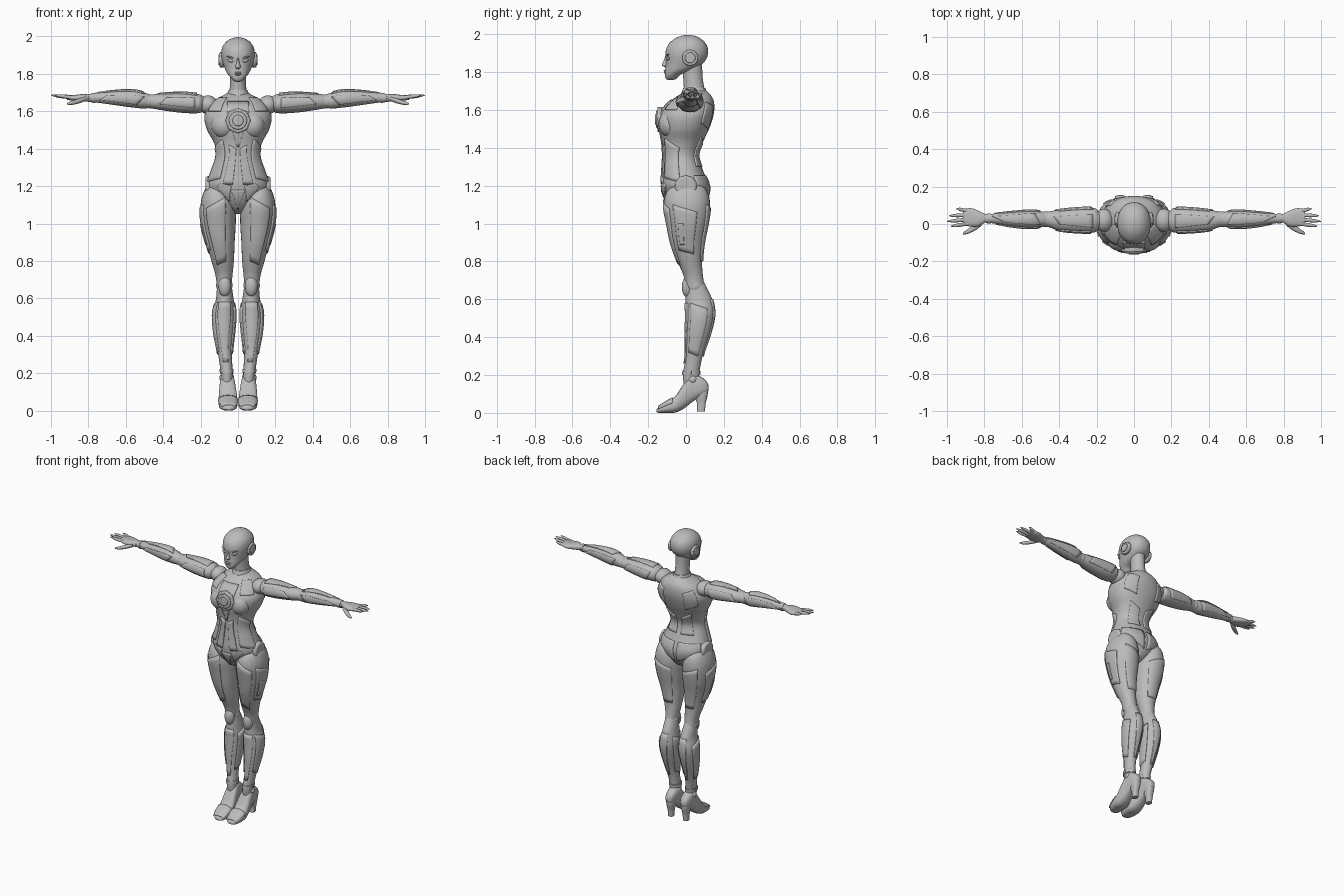
import bpy, bmesh, math
from mathutils import Vector, Matrix

if "Cube" in bpy.data.objects:
    bpy.data.objects.remove(bpy.data.objects["Cube"])

grey = bpy.data.materials.new("plain grey")
grey.use_nodes = True
colour = (0.5, 0.5, 0.5, 1)
grey.diffuse_color = colour
grey.node_tree.nodes["Principled BSDF"].inputs["Base Color"].default_value = colour


def finish(name, bm, mirror=False, angle=40):
    bmesh.ops.recalc_face_normals(bm, faces=bm.faces)
    mesh = bpy.data.meshes.new(name)
    bm.to_mesh(mesh)
    bm.free()
    obj = bpy.data.objects.new(name, mesh)
    bpy.context.collection.objects.link(obj)
    mesh.materials.append(grey)
    bpy.ops.object.select_all(action="DESELECT")
    obj.select_set(True)
    bpy.context.view_layer.objects.active = obj
    bpy.ops.object.shade_smooth_by_angle(angle=math.radians(angle))
    if mirror:
        obj.modifiers.new("Mirror", "MIRROR").use_mirror_merge = False
    return obj


def section(rows, t):
    """Smoothly interpolated bounds of a loft at height t."""
    i = max(k for k in range(len(rows) - 1) if k == 0 or rows[k][0] <= t)
    a, b = rows[i], rows[i + 1]
    before, after = rows[max(i - 1, 0)], rows[min(i + 2, len(rows) - 1)]
    h = b[0] - a[0]
    s = min(max((t - a[0]) / h, 0), 1)
    out = []
    for k in range(1, 5):
        m0 = (b[k] - before[k]) / (b[0] - before[0]) * h
        m1 = (after[k] - a[k]) / (after[0] - a[0]) * h
        d = b[k] - a[k]
        out.append(a[k] + s * (m0 + s * (3*d - 2*m0 - m1 + s * (m0 + m1 - 2*d))))
    return out


def surface(shape, t, angle):
    axis, rows, power = shape
    u0, u1, v0, v1 = section(rows, t)
    c, s = math.cos(angle), math.sin(angle)
    u = (u0 + u1) / 2 + (u1 - u0) / 2 * math.copysign(abs(c) ** (2 / power), c)
    v = (v0 + v1) / 2 + (v1 - v0) / 2 * math.copysign(abs(s) ** (2 / power), s)
    return Vector({"x": (t, u, v), "y": (u, t, v), "z": (u, v, t)}[axis])


def loft(name, axis, rows, mirror=False, power=2, sides=32, steps=5):
    rows = sorted(rows)
    shape = (axis, rows, power)
    ts = [a[0] + (b[0] - a[0]) * k / steps for a, b in zip(rows, rows[1:]) for k in range(steps)]
    bm = bmesh.new()
    rings = [[bm.verts.new(surface(shape, t, math.tau * k / sides)) for k in range(sides)]
             for t in ts + [rows[-1][0]]]
    for a, b in zip(rings, rings[1:]):
        for k in range(sides):
            j = (k + 1) % sides
            bm.faces.new((a[k], a[j], b[j], b[k]))
    bm.faces.new(rings[0])
    bm.faces.new(rings[-1])
    finish(name, bm, mirror, 50)
    return shape


def panel(name, shape, corners, mirror=True, n=10, thick=0.012):
    """Thin raised plate that follows a lofted surface; corners are (t, degrees)."""
    bm = bmesh.new()
    (a, b, c, d) = [Vector((t, math.radians(g))) for t, g in corners]
    grid = []
    for i in range(n + 1):
        left, right = a.lerp(d, i / n), b.lerp(c, i / n)
        grid.append([bm.verts.new(surface(shape, *left.lerp(right, j / n))) for j in range(n + 1)])
    for p, q in zip(grid, grid[1:]):
        for j in range(n):
            bm.faces.new((p[j], p[j + 1], q[j + 1], q[j]))
    obj = finish(name, bm, mirror, 30)
    solid = obj.modifiers.new("Thickness", "SOLIDIFY")
    solid.thickness, solid.offset = thick, 0


def ball(name, centre, size, mirror=True, tilt=0):
    bm = bmesh.new()
    m = Matrix.Translation(centre) @ Matrix.Rotation(tilt, 4, "Y") @ Matrix.Diagonal((*size, 1))
    bmesh.ops.create_uvsphere(bm, u_segments=24, v_segments=14, radius=1, matrix=m)
    return finish(name, bm, mirror)


def disc(name, centre, radius, depth, axis, mirror=True, inner=None, sides=32):
    """Round plate along x or y with a bevelled rim."""
    bm = bmesh.new()
    turn = Matrix.Rotation(math.pi / 2, 4, "Y" if axis == "x" else "X")
    bmesh.ops.create_cone(bm, cap_ends=True, segments=sides, radius1=radius, radius2=radius,
                          depth=depth, matrix=Matrix.Translation(centre) @ turn)
    obj = finish(name, bm, mirror)
    bevel = obj.modifiers.new("Rim", "BEVEL")
    bevel.width, bevel.segments = depth * 0.25, 2


def sym(*rows):
    return [(z, -w, w, y0, y1) for z, w, y0, y1 in rows]


# Torso and pelvis
torso = loft("torso", "z", sym(
    (1.05, .02, -.03, .03), (1.08, .06, -.075, .08), (1.14, .125, -.115, .115),
    (1.2, .165, -.13, .122), (1.28, .142, -.126, .09), (1.36, .116, -.122, .066),
    (1.43, .128, -.126, .09), (1.5, .165, -.138, .122), (1.57, .18, -.138, .145),
    (1.62, .16, -.11, .15), (1.66, .125, -.065, .142), (1.69, .07, -.02, .12),
    (1.705, .045, 0, .1)), power=2.2, sides=48)
ball("bust", (.075, -.085, 1.525), (.068, .06, .07))

# Chest medallion, breastplates and abdomen plates
panel("sternum_plate", torso, [(1.41, 268), (1.41, 272), (1.65, 292), (1.65, 248)], False)
disc("chest_disc", (0, -.138, 1.55), .068, .026, "y", False, sides=8)
disc("chest_ring", (0, -.145, 1.55), .048, .026, "y", False)
disc("chest_core", (0, -.15, 1.55), .03, .026, "y", False)
panel("collar_plate", torso, [(1.6, 300), (1.6, 335), (1.67, 335), (1.67, 300)])
panel("belly_plate", torso, [(1.21, 278), (1.21, 296), (1.42, 290), (1.4, 274)])
panel("flank_plate", torso, [(1.24, 305), (1.22, 350), (1.4, 355), (1.45, 305)])
panel("hip_point", torso, [(1.12, 291), (1.2, 310), (1.215, 300), (1.2, 280)])
panel("groin_plate", torso, [(1.08, 268), (1.08, 272), (1.18, 282), (1.18, 258)], False)

# Back plates
panel("shoulder_blade", torso, [(1.5, 66), (1.53, 35), (1.64, 35), (1.62, 66)])
panel("lower_back_plate", torso, [(1.3, 84), (1.3, 45), (1.46, 50), (1.42, 80)])
panel("seat_plate", torso, [(1.12, 86), (1.19, 25), (1.25, 25), (1.25, 86)])

# Neck and head
loft("neck", "z", sym((1.66, .06, -.02, .11), (1.71, .046, -.012, .098),
                      (1.77, .043, -.015, .088), (1.84, .045, -.02, .085)))
loft("neck_collar", "z", sym((1.675, .066, -.03, .118), (1.7, .056, -.02, .108),
                             (1.715, .05, -.015, .102)))
head = loft("head", "z", sym(
    (1.757, .012, -.095, -.07), (1.765, .026, -.106, -.05), (1.785, .044, -.111, -.03),
    (1.81, .062, -.11, .03), (1.835, .073, -.108, .075), (1.865, .084, -.107, .105),
    (1.905, .09, -.108, .117), (1.945, .083, -.094, .108), (1.975, .06, -.062, .08),
    (1.99, .034, -.03, .05), (1.996, .008, 0, .02)), power=2.1, sides=40)
loft("nose", "z", sym((1.825, .006, -.11, -.09), (1.835, .014, -.128, -.09),
                      (1.86, .008, -.118, -.09), (1.89, .005, -.108, -.09)), sides=16)
ball("upper_lip", (0, -.108, 1.806), (.02, .01, .005), False)
ball("lower_lip", (0, -.107, 1.797), (.016, .01, .006), False)
ball("eyelid", (.036, -.093, 1.87), (.02, .012, .009), tilt=-.25)
ball("brow", (.036, -.096, 1.888), (.026, .009, .004), tilt=-.3)
disc("ear_base", (.086, .022, 1.875), .042, .024, "x")
disc("ear_cap", (.095, .022, 1.875), .028, .018, "x")

# Shoulders and arms
ball("shoulder_joint", (.16, .02, 1.635), (.052, .062, .05))
upper_arm = loft("upper_arm", "x", [
    (.185, -.025, .065, 1.6, 1.68), (.21, -.045, .085, 1.59, 1.692), (.3, -.045, .085, 1.592, 1.7),
    (.4, -.035, .075, 1.605, 1.695), (.46, -.016, .066, 1.615, 1.69),
    (.49, -.01, .06, 1.62, 1.685)], True)
panel("upper_arm_front", upper_arm, [(.23, 150), (.23, 205), (.42, 195), (.38, 150)])
panel("upper_arm_top", upper_arm, [(.22, 65), (.22, 125), (.4, 110), (.43, 70)])
panel("upper_arm_back", upper_arm, [(.25, -40), (.22, 30), (.4, 30), (.43, -30)])
ball("elbow_joint", (.475, .026, 1.653), (.04, .042, .037))
forearm = loft("forearm", "x", [
    (.465, -.008, .058, 1.62, 1.688), (.5, -.018, .068, 1.615, 1.7), (.56, -.022, .072, 1.62, 1.713),
    (.65, -.014, .065, 1.632, 1.71), (.75, .003, .055, 1.646, 1.698),
    (.81, .008, .052, 1.652, 1.69)], True)
panel("forearm_front", forearm, [(.5, 155), (.54, 215), (.74, 205), (.7, 160)])
panel("forearm_top", forearm, [(.53, 50), (.5, 125), (.7, 115), (.76, 65)])
panel("forearm_back", forearm, [(.53, -50), (.5, 25), (.7, 25), (.75, -30)])
panel("wrist_cuff", forearm, [(.765, 0), (.765, 360), (.785, 360), (.785, 0)], n=28, thick=.006)

# Hands
loft("palm", "x", [(.79, .012, .05, 1.652, 1.69), (.83, -.012, .07, 1.652, 1.692),
                   (.87, -.014, .084, 1.654, 1.688), (.915, -.006, .08, 1.662, 1.685)], True, 2.4)
names = ("index", "middle", "ring", "little")
for name, y0, y1, tip in zip(names, (.001, .024, .048, .07), (-.012, .014, .044, .082),
                             (.98, 1, .99, .95)):
    rows = []
    for k, r in enumerate((.011, .01, .01, .008, .002)):
        f = k / 4
        y, z = y0 + (y1 - y0) * f, 1.674 + .012 * f
        rows.append((.89 + (tip - .89) * f, y - r, y + r, z - r, z + r))
    loft(name + "_finger", "x", rows, True, sides=12, steps=3)
loft("thumb", "x", [(.815, -.01, .02, 1.655, 1.68), (.85, -.035, .0, 1.642, 1.668),
                    (.89, -.053, -.028, 1.634, 1.655), (.915, -.056, -.046, 1.636, 1.645)],
     True, sides=14)

# Thighs and hips
disc("hip_joint", (.15, 0, 1.195), .058, .05, "x")
thigh = loft("thigh", "z", [
    (.66, .036, .113, -.005, .1), (.72, .03, .12, -.012, .09), (.8, .022, .142, -.045, .085),
    (.9, .018, .17, -.08, .095), (1, .012, .195, -.1, .115), (1.1, .014, .2, -.117, .127),
    (1.17, .04, .183, -.1, .112), (1.215, .09, .155, -.05, .07)], True, 2.1)
panel("thigh_front", thigh, [(.8, 255), (.78, 300), (1.08, 310), (1.14, 245)])
panel("thigh_outer", thigh, [(.86, 325), (.84, 380), (1.06, 385), (1.1, 325)])
panel("thigh_outer_slot", thigh, [(.89, 335), (.89, 350), (1.0, 350), (1.0, 335)], thick=.02)
panel("thigh_back", thigh, [(.8, 60), (.8, 120), (1.05, 130), (1.1, 55)])

# Knees and lower legs
ball("kneecap", (.071, .008, .665), (.034, .03, .056))
ball("knee_side", (.073, .05, .67), (.044, .04, .045))
calf = loft("lower_leg", "z", [
    (.13, .028, .088, -.01, .075), (.2, .028, .092, -.016, .07), (.3, .032, .106, -.002, .088),
    (.42, .02, .128, -.002, .128), (.52, .013, .134, 0, .15), (.6, .024, .117, -.002, .138),
    (.66, .033, .112, .005, .11), (.7, .042, .103, .02, .09)], True)
panel("shin_plate", calf, [(.26, 250), (.26, 290), (.58, 305), (.58, 235)])
panel("calf_outer", calf, [(.32, 320), (.3, 385), (.55, 390), (.58, 320)])
panel("calf_inner", calf, [(.32, 150), (.3, 215), (.55, 215), (.58, 150)])
panel("calf_back", calf, [(.3, 80), (.3, 100), (.6, 120), (.6, 60)])
panel("ankle_cuff", calf, [(.2, 0), (.2, 360), (.222, 360), (.222, 0)], n=28, thick=.01)

# Heeled shoes
shoe = loft("shoe", "y", [
    (-.155, .03, .068, .004, .02), (-.14, .014, .086, 0, .034), (-.1, .004, .1, 0, .06),
    (-.055, .002, .104, .002, .09), (-.015, .008, .102, .02, .15), (.03, .017, .097, .055, .205),
    (.08, .022, .092, .088, .19), (.11, .032, .082, .105, .165), (.12, .045, .07, .12, .145)],
     True, 2.6)
panel("toe_cap", shoe, [(-.145, 15), (-.145, 165), (-.07, 165), (-.07, 15)])
loft("shoe_heel", "z", [(.008, .04, .075, .058, .1), (.05, .038, .077, .058, .104),
                        (.1, .03, .084, .04, .115), (.14, .03, .084, .03, .115)],
     True, 3, 20)
ball("ankle_joint", (.06, .035, .175), (.04, .03, .03))
